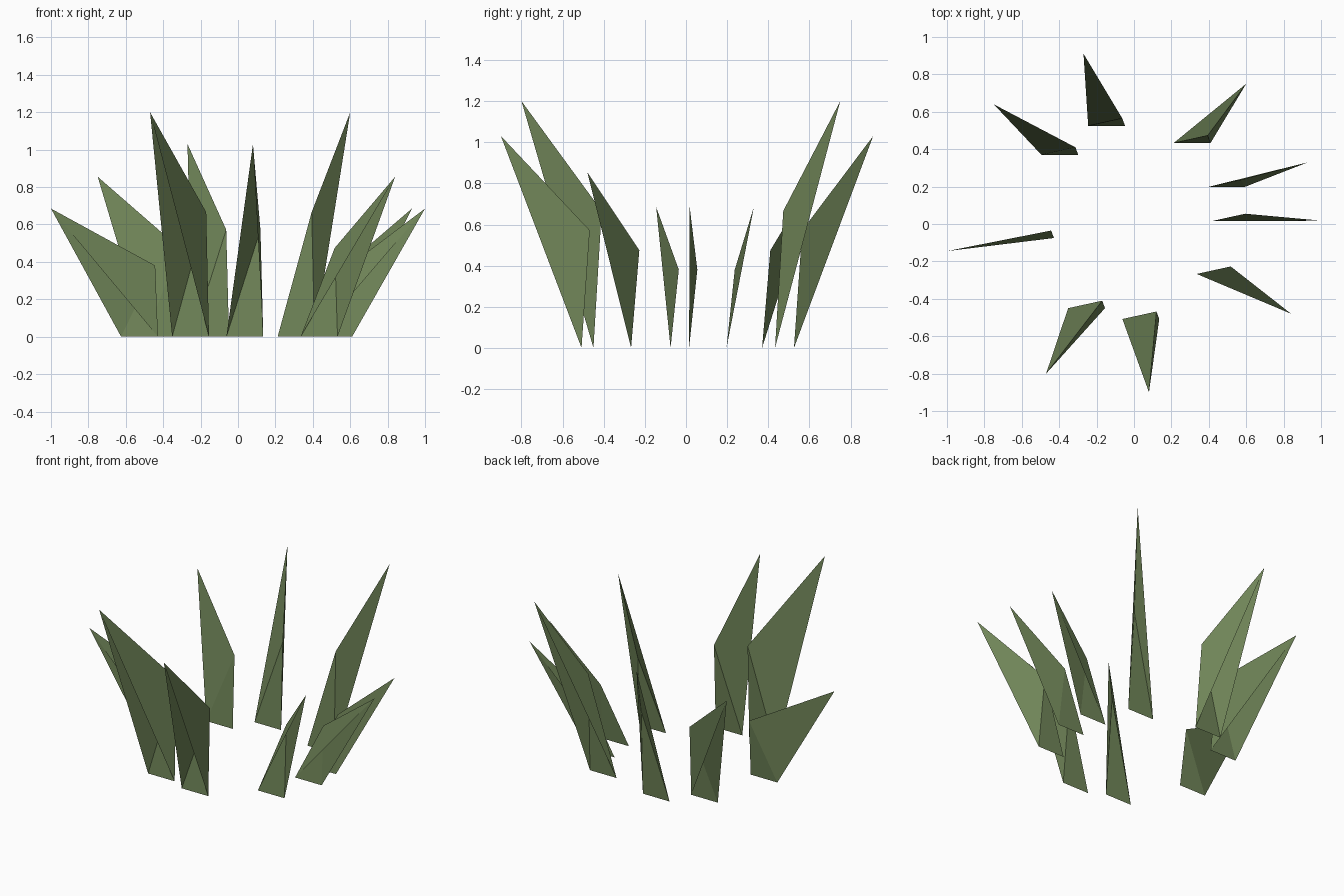
import bpy

# Remove the default object
cube = bpy.data.objects.get("Cube")
if cube:
    bpy.data.objects.remove(cube, do_unlink=True)

# One flat leaf colour
GREEN = (0.162, 0.235, 0.098, 1)
leaf = bpy.data.materials.new("leaf_green")
leaf.use_nodes = True
leaf.diffuse_color = GREEN
bsdf = leaf.node_tree.nodes["Principled BSDF"]
bsdf.inputs["Base Color"].default_value = GREEN
bsdf.inputs["Roughness"].default_value = 0.9


def add_blade(name, left, depth, tip):
    """Folded open blade: a base edge along x, a knee above its end, and a tip."""
    right = left + 0.197
    a = (left, depth, 0)
    b = (right, depth, 0)
    knee = (right - 0.015, depth + 0.04, tip[2] * 0.555)
    mesh = bpy.data.meshes.new(name)
    mesh.from_pydata([a, b, knee, tip], [], [(0, 1, 2), (0, 2, 3), (2, 1, 3)])
    mesh.materials.append(leaf)
    obj = bpy.data.objects.new(name, mesh)
    bpy.context.collection.objects.link(obj)


# Ring of blades leaning outward: name, base start x, base y, tip
BLADES = [
    ("blade_front", -0.062, -0.508, (0.08, -0.90, 1.03)),
    ("blade_front_right", -0.352, -0.45, (-0.47, -0.80, 1.20)),
    ("blade_right", -0.625, -0.075, (-1.00, -0.145, 0.685)),
    ("blade_back_right", -0.495, 0.37, (-0.75, 0.64, 0.855)),
    ("blade_back", -0.245, 0.525, (-0.27, 0.91, 1.03)),
    ("blade_back_left", 0.212, 0.433, (0.60, 0.75, 1.20)),
    ("blade_left_rear", 0.392, 0.197, (0.93, 0.33, 0.685)),
    ("blade_left", 0.413, 0.015, (1.00, 0.018, 0.685)),
    ("blade_front_left", 0.335, -0.267, (0.84, -0.48, 0.855)),
]
for blade in BLADES:
    add_blade(*blade)
